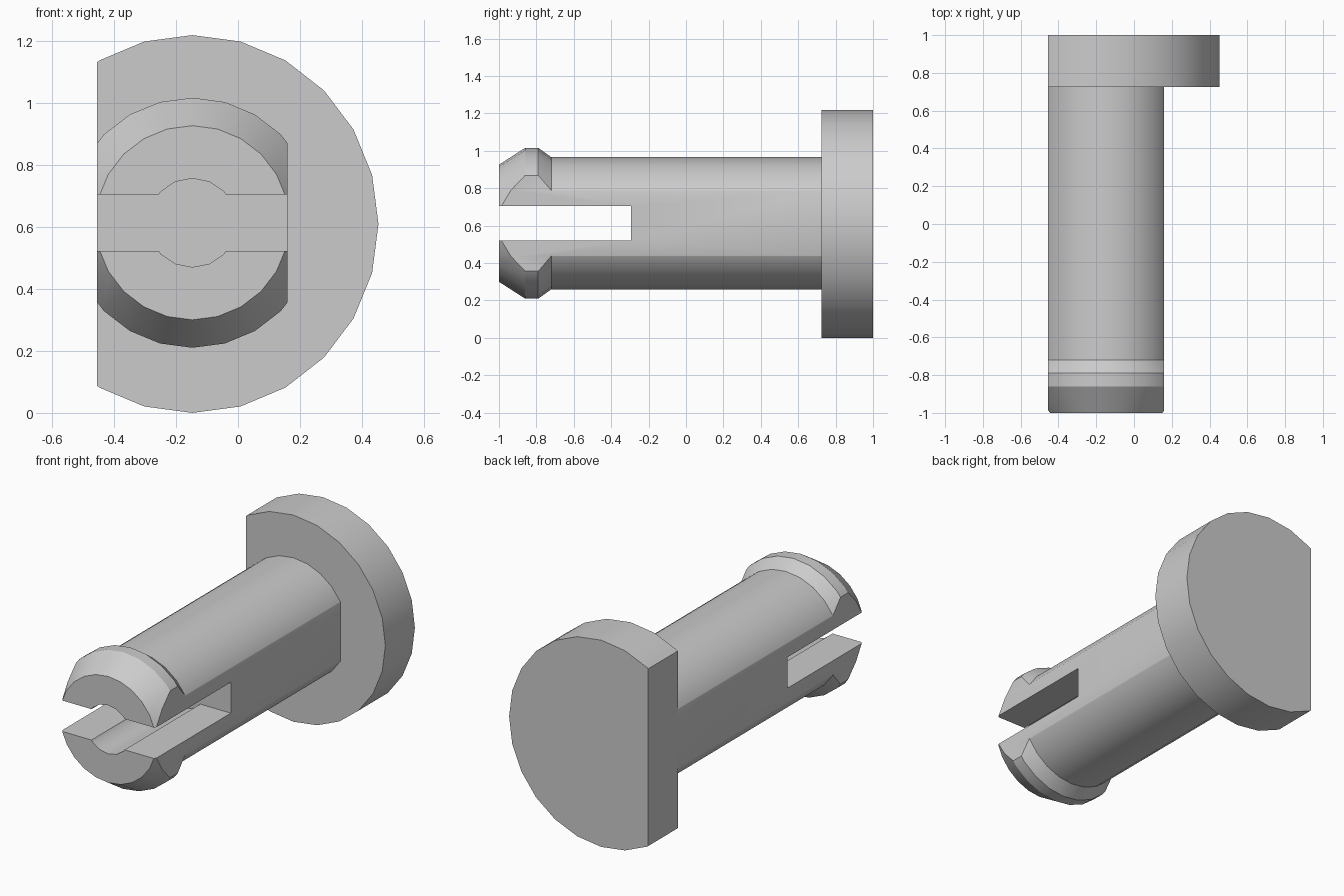
import bpy, bmesh, math
from mathutils import Vector, Matrix

cube = bpy.data.objects.get("Cube")
if cube:
    bpy.data.objects.remove(cube, do_unlink=True)

AXIS_X, AXIS_Z = -0.147, 0.613
FLAT = 0.307            # half width between the flats
SEGMENTS = 24

grey = bpy.data.materials.new("plain_grey")
grey.use_nodes = True
colour = (0.6, 0.6, 0.6, 1)
grey.diffuse_color = colour
grey.node_tree.nodes["Principled BSDF"].inputs["Base Color"].default_value = colour


def lathe(name, profile, segments, flats=(), centre_z=AXIS_Z, squeeze=1.0):
    """Solid of (radius, y) rings about the y axis, trimmed by flats on the given sides."""
    bm = bmesh.new()
    rings = []
    for r, y in profile:
        angles = [2 * math.pi * i / segments for i in range(segments)]
        rings.append([bm.verts.new((r * squeeze * math.cos(a), y, r * math.sin(a)))
                      for a in angles])
    for a, b in zip(rings, rings[1:]):
        for i in range(segments):
            j = (i + 1) % segments
            bm.faces.new((a[i], a[j], b[j], b[i]))
    bm.faces.new(rings[0])
    bm.faces.new(rings[-1])
    for side in flats:
        cut = bmesh.ops.bisect_plane(
            bm, geom=bm.verts[:] + bm.edges[:] + bm.faces[:], clear_outer=True,
            plane_co=(side * FLAT, 0, 0), plane_no=(side, 0, 0))
        edges = [e for e in cut["geom_cut"] if isinstance(e, bmesh.types.BMEdge)]
        bmesh.ops.contextual_create(bm, geom=edges)
    bmesh.ops.recalc_face_normals(bm, faces=bm.faces[:])
    bm.transform(Matrix.Translation(Vector((AXIS_X, 0, centre_z))))
    return finish(name, bm)


def finish(name, bm):
    mesh = bpy.data.meshes.new(name)
    bm.to_mesh(mesh)
    bm.free()
    mesh.materials.append(grey)
    obj = bpy.data.objects.new(name, mesh)
    bpy.context.collection.objects.link(obj)
    return obj


def select(obj):
    bpy.ops.object.select_all(action='DESELECT')
    obj.select_set(True)
    bpy.context.view_layer.objects.active = obj


def subtract(obj, cutter):
    cutter.hide_render = True
    mod = obj.modifiers.new("cut", 'BOOLEAN')
    mod.operation = 'DIFFERENCE'
    mod.solver = 'EXACT'
    mod.object = cutter
    select(obj)
    bpy.ops.object.modifier_apply(modifier=mod.name)
    bpy.data.objects.remove(cutter, do_unlink=True)


# Round head with one flat side
head = lathe("head", [(0.609, 0.725), (0.609, 1.0)], SEGMENTS, flats=(-1,),
             centre_z=0.609, squeeze=0.985)

# Shaft with a barbed tip and a flat on each side
shaft = lathe("split_shaft",
              [(0.313, -1.0), (0.403, -0.86), (0.403, -0.79), (0.353, -0.72), (0.353, 0.725)],
              SEGMENTS, flats=(-1, 1))

# Slot that splits the tip into two prongs
bm = bmesh.new()
bmesh.ops.create_cube(bm, size=1)
bm.transform(Matrix.Translation(Vector((AXIS_X, -0.745, AXIS_Z)))
             @ Matrix.Diagonal(Vector((1, 0.9, 0.182, 1))))
subtract(shaft, finish("slot_cutter", bm))

# Bore between the prongs
subtract(shaft, lathe("bore_cutter", [(0.143, -1.2), (0.143, -0.295)], 16))

for obj in (head, shaft):
    select(obj)
    bpy.ops.object.shade_smooth_by_angle(angle=math.radians(25))
